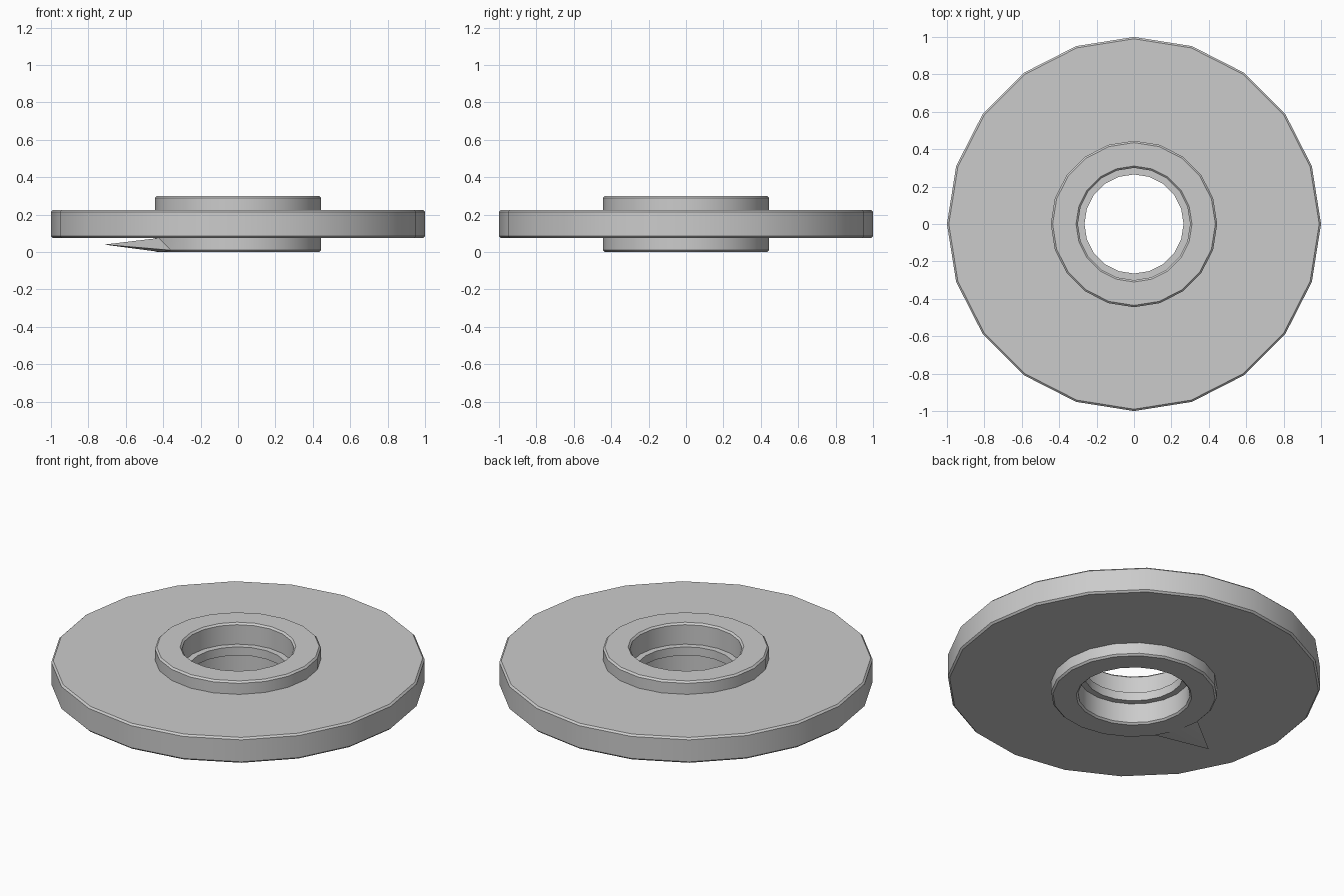
import bpy, bmesh, math
from mathutils import Vector

cube = bpy.data.objects.get("Cube")
if cube:
    bpy.data.objects.remove(cube)

SIDES = 20
MID, BEVEL = 0.15, 0.01
RIM, HUB, BORE, LIP = 1.0, 0.445, 0.30, 0.265

# Material
steel = bpy.data.materials.new("plain_grey")
steel.use_nodes = True
colour = (0.6, 0.6, 0.6, 1)
steel.diffuse_color = colour
steel.node_tree.nodes["Principled BSDF"].inputs["Base Color"].default_value = colour

# Upper half of the section as (radius, height above the middle), rim to bore
half = [(RIM, 0.075 - BEVEL), (RIM - BEVEL, 0.075), (HUB, 0.075),
        (HUB, MID - BEVEL), (HUB - BEVEL, MID), (BORE + BEVEL, MID),
        (BORE, MID - BEVEL), (BORE, 0.025), (LIP, 0.025)]
section = half + [(r, -h) for r, h in reversed(half)]

# Turn the section around z into a closed ring
bm = bmesh.new()
rings = []
for i in range(SIDES):
    a = math.tau * i / SIDES
    rings.append([bm.verts.new((r * math.cos(a), r * math.sin(a), MID + h))
                  for r, h in section])
for i, ring in enumerate(rings):
    following = rings[(i + 1) % SIDES]
    for j in range(len(section)):
        k = (j + 1) % len(section)
        bm.faces.new((ring[j], ring[k], following[k], following[j]))

# Pointed spur: one corner of the lower hub drawn outwards
corner = Vector((HUB * math.cos(math.pi * 1.1), HUB * math.sin(math.pi * 1.1), BEVEL))
spur = min(bm.verts, key=lambda v: (v.co - corner).length)
for face in list(spur.link_faces):
    loop = next(l for l in face.loops if l.vert == spur)
    bmesh.utils.face_split(face, loop.link_loop_prev.vert, loop.link_loop_next.vert)
spur.co = (-0.715, -0.23, 0.04)

bmesh.ops.recalc_face_normals(bm, faces=bm.faces)
mesh = bpy.data.meshes.new("flanged_disc")
bm.to_mesh(mesh)
bm.free()
mesh.materials.append(steel)
disc = bpy.data.objects.new("flanged_disc", mesh)
bpy.context.collection.objects.link(disc)

# Smooth walls, crisp chamfers
bpy.ops.object.select_all(action='DESELECT')
disc.select_set(True)
bpy.context.view_layer.objects.active = disc
bpy.ops.object.shade_smooth_by_angle(angle=math.radians(30))
